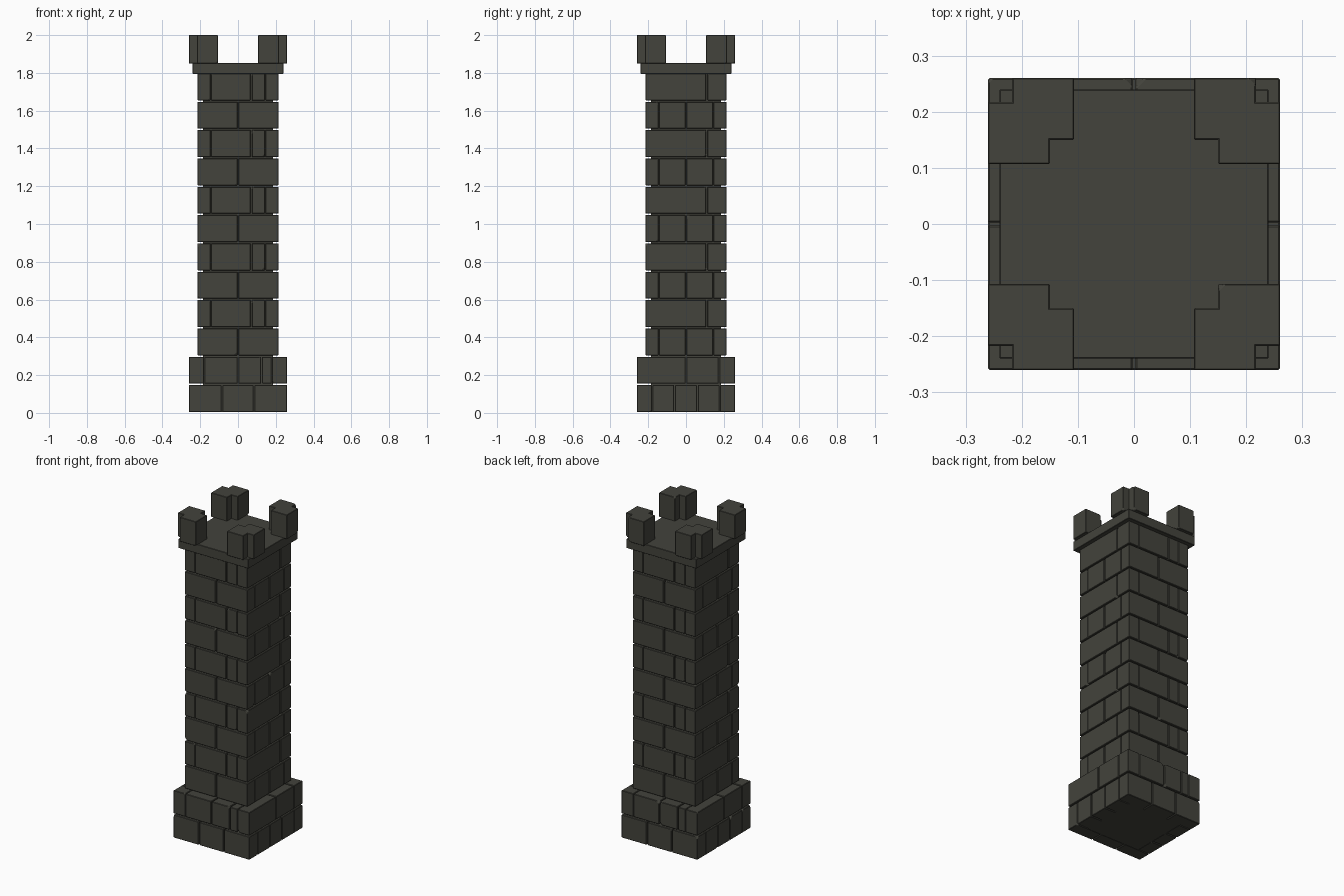
import bpy, bmesh, random
from mathutils import Vector

if "Cube" in bpy.data.objects:
    bpy.data.objects.remove(bpy.data.objects["Cube"])

random.seed(4)
stone = bpy.data.materials.new("dark stone")
stone.diffuse_color = (0.056, 0.056, 0.045, 1)
stone.use_nodes = True
stone.node_tree.nodes["Principled BSDF"].inputs["Base Color"].default_value = stone.diffuse_color
GAP = 0.003


def add_box(bm, lo, hi, chip=0.0, bevel=0.0):
    """Box from two corners, with optional edge bevel and random chipped corners."""
    part = bmesh.new()
    bmesh.ops.create_cube(part, size=1)
    lo, hi = Vector(lo), Vector(hi)
    for v in part.verts:
        v.co = Vector([lo[i] + (v.co[i] + 0.5) * (hi[i] - lo[i]) for i in range(3)])
    for v in list(part.verts):
        if random.random() < chip:
            bmesh.ops.bevel(part, geom=[v], offset=random.uniform(0.007, 0.018),
                            segments=1, affect='VERTICES')
    if bevel:
        bmesh.ops.bevel(part, geom=part.edges[:], offset=bevel, segments=1, affect='EDGES')
    tmp = bpy.data.meshes.new("tmp")
    part.to_mesh(tmp)
    part.free()
    bm.from_mesh(tmp)
    bpy.data.meshes.remove(tmp)


def finish(bm, name):
    mesh = bpy.data.meshes.new(name)
    bm.to_mesh(mesh)
    bm.free()
    mesh.materials.append(stone)
    bpy.context.collection.objects.link(bpy.data.objects.new(name, mesh))


def course(name, z, half, thick, front, side):
    """One ring of bricks; back and left are the front and right turned by 180 degrees."""
    bm = bmesh.new()
    z0, z1 = z + 0.005, z + 0.147
    for s in (1, -1):
        for cuts, along_x in ((front, True), (side, False)):
            for a, b in zip(cuts, cuts[1:]):
                # pull joints apart, keep the outer corners flush
                a2 = a if abs(a) == half else a + GAP
                b2 = b if abs(b) == half else b - GAP
                u = sorted((s * a2, s * b2))
                if along_x:
                    w = sorted((-s * half, -s * (half - thick)))
                    lo, hi = (u[0], w[0], z0), (u[1], w[1], z1)
                else:
                    w = sorted((s * half, s * (half - thick)))
                    lo, hi = (w[0], u[0], z0), (w[1], u[1], z1)
                add_box(bm, lo, hi, chip=0.12, bevel=0.0025)
    finish(bm, name)


# base: two wide courses
course("base_course_lower", 0.0, 0.26, 0.08,
       (-0.26, -0.085, 0.085, 0.26), (-0.18, -0.06, 0.06, 0.18))
course("base_course_upper", 0.15, 0.26, 0.08,
       (-0.18, 0, 0.125, 0.18), (-0.26, 0, 0.175, 0.26))

# shaft: ten alternating courses
for i in range(10):
    z = 0.3 + 0.15 * i
    if i % 2 == 0:
        front, side = (-0.215, 0, 0.215), (-0.145, 0, 0.145)
    else:
        front, side = (-0.145, 0.07, 0.145), (-0.215, 0.11, 0.215)
    course(f"shaft_course_{i + 1}", z, 0.215, 0.07, front, side)

# solid core behind the joints
bm = bmesh.new()
add_box(bm, (-0.185, -0.185, 0.006), (0.185, 0.185, 0.295))
add_box(bm, (-0.185, -0.185, 0.29), (0.185, 0.185, 1.80))
finish(bm, "core")

# cap slab
bm = bmesh.new()
add_box(bm, (-0.24, -0.24, 1.795), (0.24, 0.24, 1.853), bevel=0.002)
finish(bm, "cap_slab")

# corner merlons: two crossed blocks each
for name, sx, sy in (("front_left", -1, -1), ("front_right", 1, -1),
                     ("back_left", -1, 1), ("back_right", 1, 1)):
    bm = bmesh.new()
    for x, y in (((0.15, 0.26), (0.107, 0.217)), ((0.107, 0.217), (0.15, 0.26))):
        xs = sorted(sx * v for v in x)
        ys = sorted(sy * v for v in y)
        add_box(bm, (xs[0], ys[0], 1.85), (xs[1], ys[1], 2.0), chip=0.15, bevel=0.002)
    finish(bm, "merlon_" + name)
